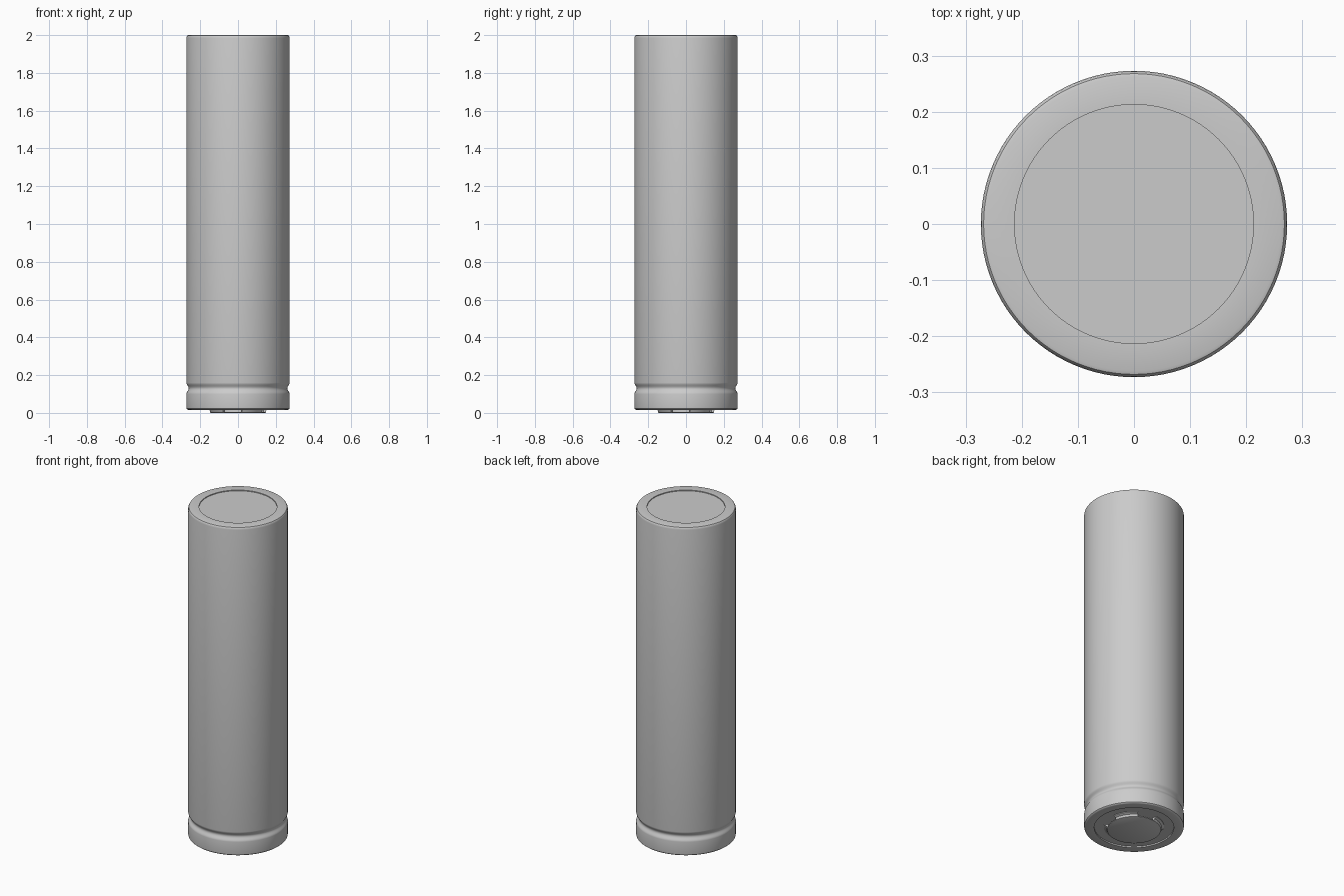
import bpy, bmesh, math

if "Cube" in bpy.data.objects:
    bpy.data.objects.remove(bpy.data.objects["Cube"])

grey = bpy.data.materials.new("light_grey")
grey.diffuse_color = (0.6, 0.6, 0.6, 1)
grey.use_nodes = True
grey.node_tree.nodes["Principled BSDF"].inputs["Base Color"].default_value = grey.diffuse_color


def finish(name, bm):
    bmesh.ops.remove_doubles(bm, verts=bm.verts, dist=1e-5)
    bmesh.ops.recalc_face_normals(bm, faces=bm.faces)
    me = bpy.data.meshes.new(name)
    bm.to_mesh(me)
    bm.free()
    me.materials.append(grey)
    ob = bpy.data.objects.new(name, me)
    bpy.context.collection.objects.link(ob)
    bpy.ops.object.select_all(action='DESELECT')
    ob.select_set(True)
    bpy.context.view_layer.objects.active = ob
    bpy.ops.object.shade_smooth_by_angle(angle=math.radians(35))
    return ob


def lathe(name, profile, start=0, sweep=360, steps=96):
    """Spin an (r, z) profile around z; partial sweeps get end caps."""
    bm = bmesh.new()
    full = sweep == 360
    rings = []
    for i in range(steps if full else steps + 1):
        a = math.radians(start + sweep * i / steps)
        rings.append([bm.verts.new((r * math.cos(a), r * math.sin(a), z)) for r, z in profile])
    n = len(profile)
    for i in range(steps):
        a, b = rings[i], rings[(i + 1) % len(rings)]
        for j in range(n - 1 if full else n):
            k = (j + 1) % n
            bm.faces.new((a[j], b[j], b[k], a[k]))
    if full:
        for j in (0, n - 1):
            bm.faces.new([r[j] for r in rings])
    else:
        bm.faces.new(rings[0])
        bm.faces.new(rings[-1])
    return finish(name, bm)


# Outer sleeve: recessed discs at both ends, rounded rims, rolled groove
groove = []
for i in range(13):
    t = i / 12
    groove.append((0.273 - 0.006 * (1 - math.cos(2 * math.pi * t)), 0.10 + 0.06 * t))
profile = [(0.165, 0.024), (0.218, 0.024), (0.218, 0.016), (0.262, 0.016),
           (0.268, 0.018), (0.272, 0.022), (0.273, 0.028)]
profile += groove
profile += [(0.273, 1.985), (0.2715, 1.993), (0.268, 1.998), (0.262, 2.0),
            (0.213, 2.0), (0.213, 1.995)]
lathe("cell_body", profile)

# Terminal cap: flat plate, inner core and four sloped legs between the vents
lathe("terminal_plate", [(0.143, 0.0), (0.147, 0.002), (0.147, 0.006)])
lathe("terminal_core", [(0.115, 0.005), (0.115, 0.026)])
for k in range(4):
    lathe("terminal_leg_%d" % (k + 1),
          [(0.135, 0.004), (0.147, 0.003), (0.152, 0.014), (0.165, 0.020),
           (0.165, 0.026), (0.135, 0.026)],
          start=-12 + 20 + 90 * k, sweep=50, steps=14)
